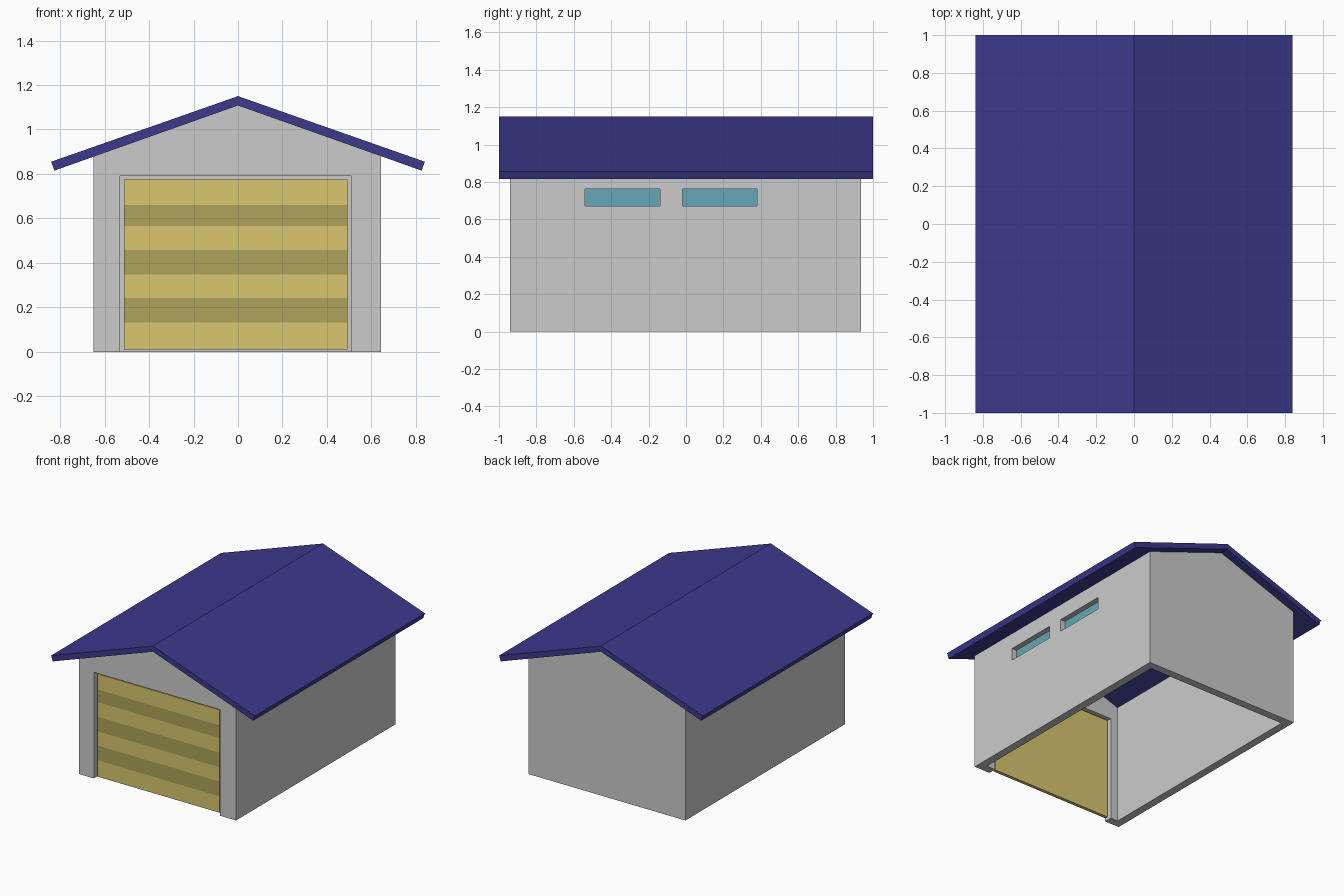
import bpy, bmesh
from mathutils import Vector

if "Cube" in bpy.data.objects:
    bpy.data.objects.remove(bpy.data.objects["Cube"])


def material(name, rgb):
    m = bpy.data.materials.new(name)
    m.diffuse_color = (*rgb, 1)
    m.use_nodes = True
    m.node_tree.nodes["Principled BSDF"].inputs["Base Color"].default_value = m.diffuse_color
    return m


def prism(name, profile, lo, hi, axis='Y', mats=()):
    """Extrude a closed 2D profile: (x, z) along Y or (y, z) along X."""
    bm = bmesh.new()
    place = (lambda p: (p[0], lo, p[1])) if axis == 'Y' else (lambda p: (lo, p[0], p[1]))
    step = Vector((0, hi - lo, 0)) if axis == 'Y' else Vector((hi - lo, 0, 0))
    face = bm.faces.new([bm.verts.new(place(p)) for p in profile])
    out = bmesh.ops.extrude_face_region(bm, geom=[face], use_keep_orig=True)
    bmesh.ops.translate(bm, vec=step, verts=[v for v in out['geom'] if isinstance(v, bmesh.types.BMVert)])
    bmesh.ops.recalc_face_normals(bm, faces=bm.faces)
    me = bpy.data.meshes.new(name)
    bm.to_mesh(me)
    bm.free()
    ob = bpy.data.objects.new(name, me)
    bpy.context.collection.objects.link(ob)
    for m in mats:
        me.materials.append(m)
    return ob


def box(name, x0, x1, y0, y1, z0, z1, mats=()):
    return prism(name, [(x0, z0), (x1, z0), (x1, z1), (x0, z1)], y0, y1, 'Y', mats)


def cut(target, cutter):
    cutter.hide_render = True
    cutter.hide_set(True)
    mod = target.modifiers.new(cutter.name, 'BOOLEAN')
    mod.operation = 'DIFFERENCE'
    mod.solver = 'EXACT'
    mod.object = cutter


blue = material("roof_blue", (0.045, 0.04, 0.26))
yellow = material("door_yellow", (0.70, 0.57, 0.16))
olive = material("door_olive", (0.42, 0.37, 0.10))
teal = material("window_teal", (0.13, 0.38, 0.47))

XL, XR, YF, YB, T = -0.65, 0.642, -0.94, 0.935, 0.06
APEX, SLOPE = 1.108, 0.354

# Gabled walls, hollow and open at the bottom
walls = prism("walls", [(XL, 0), (XR, 0), (XR, APEX - SLOPE * XR), (0, APEX), (XL, APEX + SLOPE * XL)], YF, YB)
cut(walls, box("interior_cutter", XL + T, XR - T, YF + T, YB - T, -0.5, 1.5))
cut(walls, box("door_cutter", -0.53, 0.51, YF - 0.1, YF + T + 0.05, -0.5, 0.79))

# Right-hand windows with recessed panes
for i, y in enumerate((-0.54, -0.02), 1):
    cut(walls, box(f"window_cutter_{i}", XR - T - 0.05, XR + 0.1, y, y + 0.4, 0.67, 0.762))
    box(f"window_pane_{i}", XR - 0.06, XR - 0.04, y, y + 0.4, 0.67, 0.762, [teal])

# Pitched roof slab
half = [(0.84, 0.855), (0.826, 0.815)]
roof_profile = [(0, 1.15)] + half + [(0, APEX)] + [(-x, z) for x, z in reversed(half)]
prism("roof", roof_profile, -1, 1, 'Y', [blue])

# Recessed garage door with dark bands on the outside
levels = [0.01, 0.132, 0.242, 0.348, 0.457, 0.565, 0.66, 0.775]
front, back = YF + 0.02, YF + 0.045
door = prism("garage_door", [(front, z) for z in levels] + [(back, levels[-1]), (back, levels[0])],
             -0.513, 0.492, 'X', [yellow, olive])
for f in door.data.polygons:
    if f.normal.y < -0.9:
        z = f.center.z
        band = sum(z > lv for lv in levels) - 1
        f.material_index = band % 2
